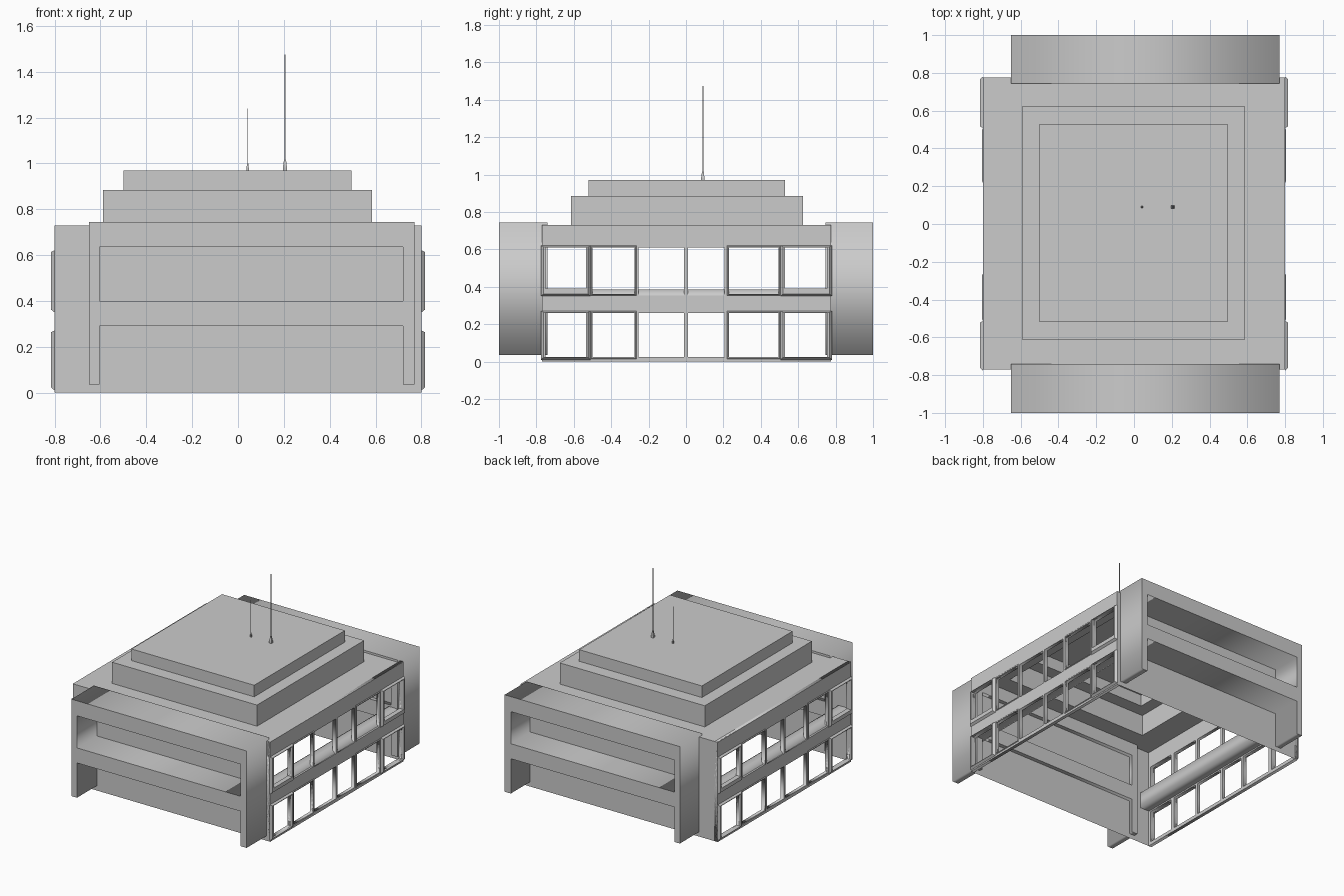
import bpy, bmesh

if "Cube" in bpy.data.objects:
    bpy.data.objects.remove(bpy.data.objects["Cube"])


def finish(name, bm):
    bmesh.ops.recalc_face_normals(bm, faces=bm.faces)
    mesh = bpy.data.meshes.new(name)
    bm.to_mesh(mesh)
    bm.free()
    ob = bpy.data.objects.new(name, mesh)
    bpy.context.collection.objects.link(ob)
    return ob


def rect(u0, u1, v0, v1):
    return [(u0, v0), (u1, v0), (u1, v1), (u0, v1)]


def loft(name, rings, place, cap=False):
    """Join four-point rings (u0, u1, v0, v1, height) into a stepped skin."""
    bm = bmesh.new()
    loops = [[bm.verts.new(place(u, v, r[4])) for u, v in rect(*r[:4])] for r in rings]
    for a, b in zip(loops, loops[1:]):
        for i in range(4):
            j = (i + 1) % 4
            bm.faces.new((a[i], a[j], b[j], b[i]))
    if cap:
        bm.faces.new(loops[-1])
    return finish(name, bm)


def plate(name, loops, w0, w1, place):
    """Filled outline with holes, extruded from w0 to w1."""
    cu = bpy.data.curves.new(name, 'CURVE')
    cu.dimensions = '2D'
    cu.fill_mode = 'BOTH'
    cu.extrude = (w1 - w0) / 2
    for pts in loops:
        sp = cu.splines.new('POLY')
        sp.points.add(len(pts) - 1)
        for p, (u, v) in zip(sp.points, pts):
            p.co = (u, v, 0, 1)
        sp.use_cyclic_u = True
    tmp = bpy.data.objects.new(name + "_outline", cu)
    bpy.context.collection.objects.link(tmp)
    bpy.context.view_layer.update()
    mesh = bpy.data.meshes.new_from_object(tmp.evaluated_get(bpy.context.evaluated_depsgraph_get()))
    bm = bmesh.new()
    bm.from_mesh(mesh)
    bpy.data.objects.remove(tmp)
    bpy.data.meshes.remove(mesh)
    bmesh.ops.remove_doubles(bm, verts=bm.verts, dist=1e-5)
    for v in bm.verts:
        v.co = place(v.co.x, v.co.y, v.co.z + (w0 + w1) / 2)
    return finish(name, bm)


def flat(u, v, w):
    return (u, v, w)


def facing_y(u, v, w):
    return (u, w, v)


# Stepped hollow roof
loft("stepped_roof", [
    (-.80, .80, -.77, .775, .73),
    (-.59, .585, -.615, .625, .73),
    (-.59, .585, -.615, .625, .885),
    (-.50, .495, -.52, .53, .885),
    (-.50, .495, -.52, .53, .97)], flat, cap=True)

# End walls and porticos
for end, wall_y, y0, y1 in (("front", -.77, -1, -.74), ("back", .775, .745, 1)):
    bm = bmesh.new()
    bm.faces.new([bm.verts.new((x, wall_y, z)) for x, z in rect(-.80, .80, 0, .73)])
    finish(end + "_wall", bm)
    fork = [(-.65, .035), (-.605, .035), (-.605, .29), (.72, .29),
            (.72, .035), (.77, .035), (.77, .745), (-.65, .745)]
    plate(end + "_portico", [fork, rect(-.605, .72, .40, .635)], y0, y1, facing_y)

# Window walls with frames and sills on both sides
bays = [(-.75, -.535), (-.50, -.275), (-.255, -.01), (.01, .205), (.23, .495), (.53, .755)]
rows = [(.025, .26), (.39, .61)]
for side, s in (("right", 1), ("left", -1)):
    def facing_x(u, v, w, s=s):
        return (s * w, u, v)

    holes = [rect(a, b, z0, z1) for a, b in bays for z0, z1 in ((.025, .26), (.355, .61))]
    plate(side + "_window_wall", [rect(-.77, .775, 0, .73)] + holes, .775, .80, facing_x)

    for z0, z1 in rows:
        low = .01 if z0 < .1 else .35
        for i, (a, b) in enumerate(bays):
            if i in (0, 5):
                loft(side + "_corner_window_frame", [
                    (a - .025, b + .025, low, z1 + .012, .80),
                    (a - .012, b + .012, low + .012, z1 + .004, .815),
                    (a, b, z0, z1, .815),
                    (a, b, z0, z1, .78)], facing_x)
            elif i in (1, 4):
                loft(side + "_window_trim", [
                    (a - .01, b + .01, low + .005, z1 + .01, .80),
                    (a - .005, b + .005, low + .008, z1 + .005, .804),
                    (a, b, low + .012, z1, .804),
                    (a, b, low + .012, z1, .79)], facing_x)

    # Sloping ledge between the window rows
    ledge = [(s * .795, .355), (s * .76, .387), (s * .70, .387), (s * .70, .27), (s * .795, .27)]
    plate(side + "_floor_ledge", [ledge], -.765, .77, facing_y)

# Roof masts with tapered bases
for name, x, r, zb, zt, top in (("tall_mast", .205, .009, .97, 1.018, 1.475),
                                ("short_mast", .042, .005, .97, 1.0, 1.24)):
    def square(h, z, x=x):
        return (x - h, x + h, .09 - h, .09 + h, z)
    t = r * .28
    loft(name, [square(r, zb), square(r, zb + .012), square(r * .55, zt - .006),
                square(r * .55, zt), square(t, zt), square(t, top)], flat, cap=True)
